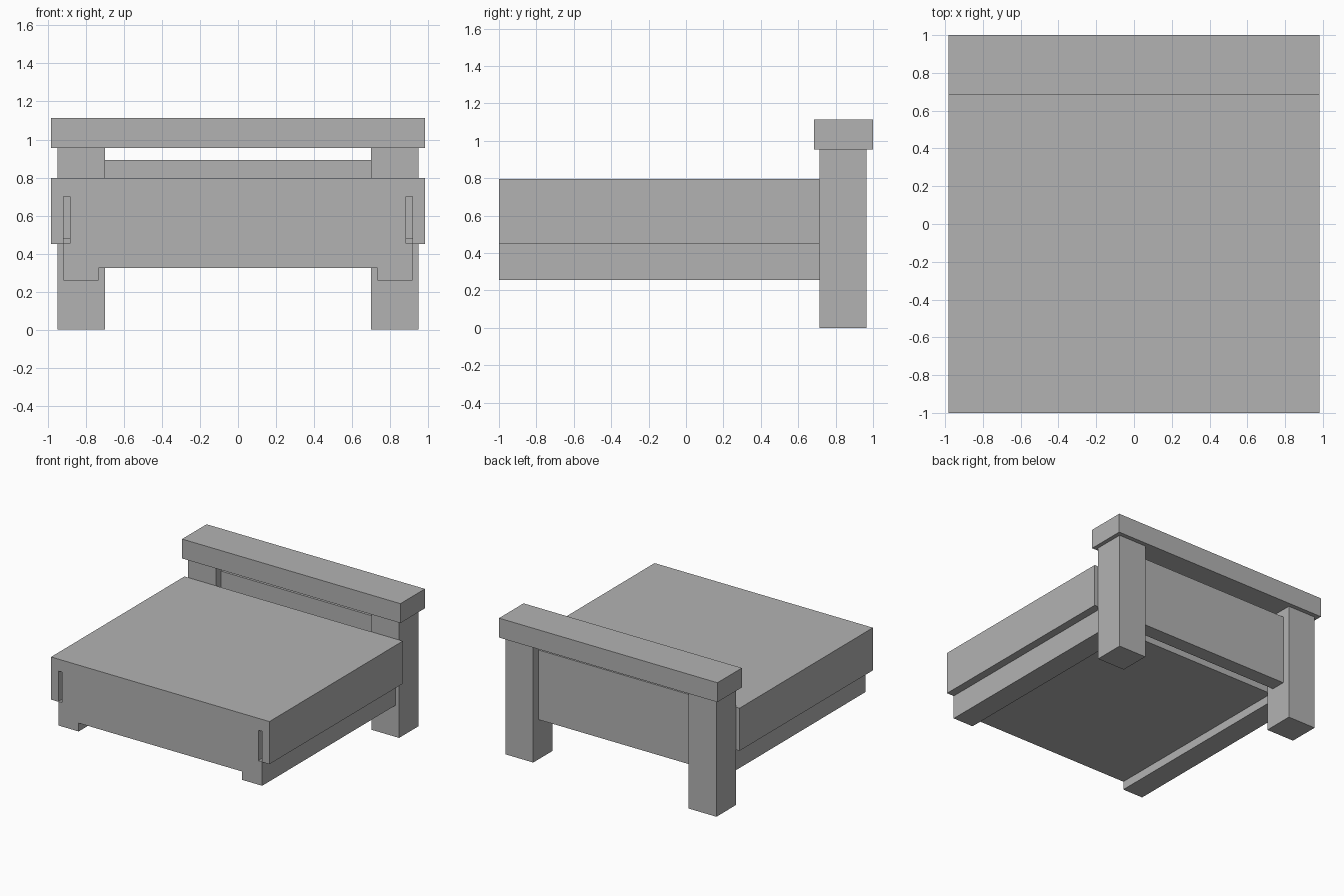
import bpy
import bmesh
from mathutils import Vector

cube = bpy.data.objects.get("Cube")
if cube:
    bpy.data.objects.remove(cube, do_unlink=True)

grey = bpy.data.materials.new("plain grey")
grey.use_nodes = True
colour = (0.45, 0.45, 0.45, 1)
grey.diffuse_color = colour
grey.node_tree.nodes["Principled BSDF"].inputs["Base Color"].default_value = colour


def add_object(name, bm):
    bmesh.ops.recalc_face_normals(bm, faces=bm.faces)
    mesh = bpy.data.meshes.new(name)
    bm.to_mesh(mesh)
    bm.free()
    mesh.materials.append(grey)
    obj = bpy.data.objects.new(name, mesh)
    bpy.context.collection.objects.link(obj)
    return obj


def box(name, low, high):
    low, high = Vector(low), Vector(high)
    bm = bmesh.new()
    bmesh.ops.create_cube(bm, size=1)
    bmesh.ops.scale(bm, vec=high - low, verts=bm.verts)
    bmesh.ops.translate(bm, vec=(low + high) / 2, verts=bm.verts)
    return add_object(name, bm)


def extruded(name, profile, front, back):
    bm = bmesh.new()
    face = bm.faces.new([bm.verts.new((x, front, z)) for x, z in profile])
    result = bmesh.ops.extrude_face_region(bm, geom=[face])
    verts = [v for v in result["geom"] if isinstance(v, bmesh.types.BMVert)]
    bmesh.ops.translate(bm, vec=(0, back - front, 0), verts=verts)
    return add_object(name, bm)


# Headboard: cap, two posts and a recessed panel
box("headboard_cap", (-0.983, 0.685, 0.955), (0.983, 1, 1.113))
for side, x in (("left", 0.825), ("right", -0.825)):
    box(side + "_post", (x - 0.125, 0.715, 0), (x + 0.125, 0.965, 0.955))
box("headboard_panel", (-0.7, 0.78, 0.325), (0.7, 0.9, 0.892))

# Platform: stepped sides with a runner under each edge
half = [(0.983, 0.797), (0.983, 0.45), (0.918, 0.45),
        (0.918, 0.257), (0.735, 0.257), (0.735, 0.325)]
platform = extruded("platform", half + [(-x, z) for x, z in reversed(half)], -1, 0.715)

# Narrow stepped slots in the front of the platform
for side, x in (("left", 0.9), ("right", -0.9)):
    for part, depth, low, high in (("slot", 0.12, 0.48, 0.7),
                                   ("slot_foot", 0.08, 0.452, 0.481)):
        cutter = box(f"{side}_{part}_cutter", (x - 0.017, -1.1, low),
                     (x + 0.017, -1 + depth, high))
        cutter.hide_render = True
        cutter.hide_set(True)
        cut = platform.modifiers.new(f"{side}_{part}", 'BOOLEAN')
        cut.operation = 'DIFFERENCE'
        cut.solver = 'EXACT'
        cut.object = cutter
